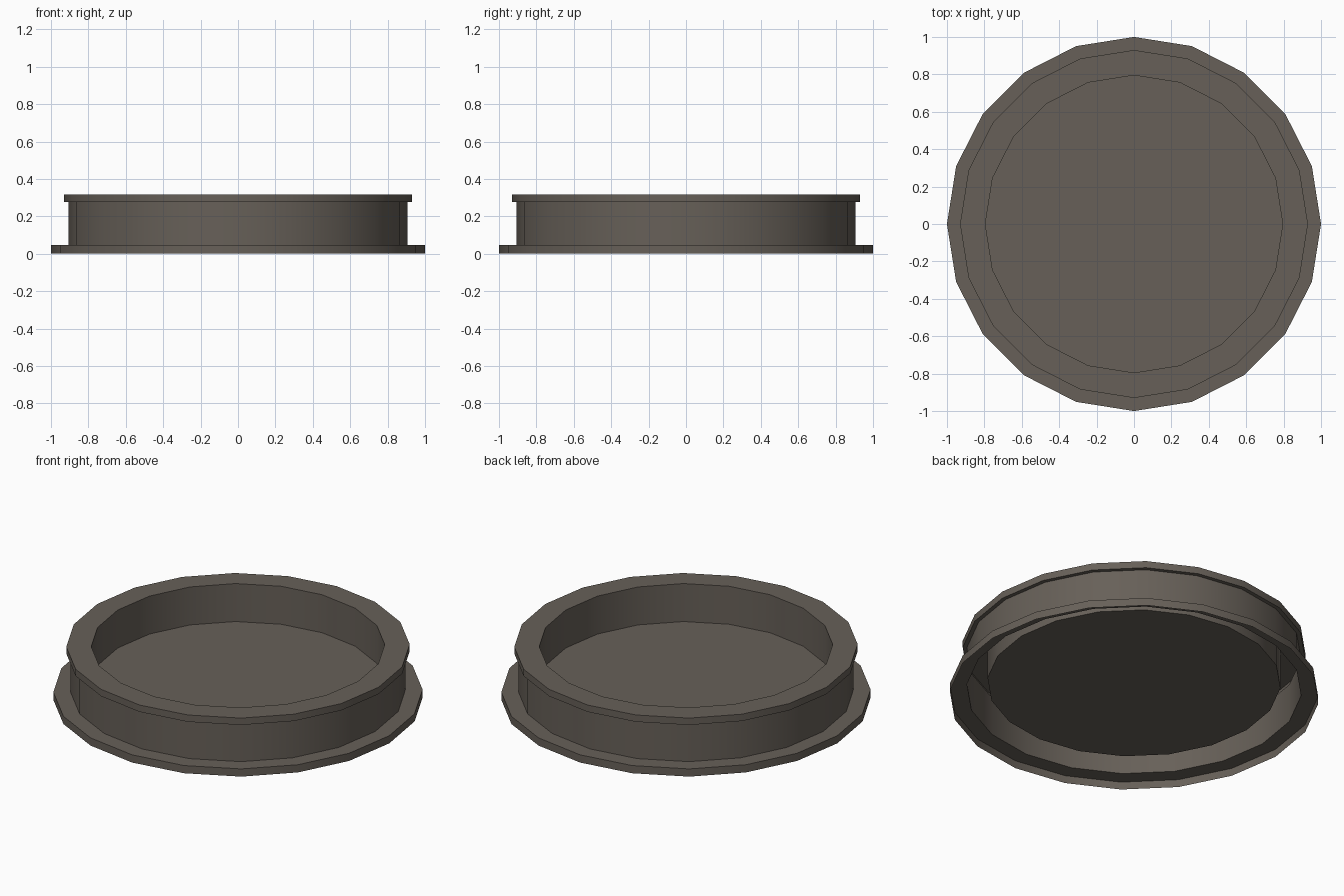
import bpy, bmesh, math

if "Cube" in bpy.data.objects:
    bpy.data.objects.remove(bpy.data.objects["Cube"])

SIDES = 20

# single dull brown-grey colour
mat = bpy.data.materials.new("dark warm grey")
mat.diffuse_color = (0.135, 0.117, 0.098, 1.0)
mat.use_nodes = True
mat.node_tree.nodes["Principled BSDF"].inputs["Base Color"].default_value = mat.diffuse_color

# open sheet profile (radius, height), from the tray floor to the foot of the flange
profile = [(0.795, 0.09), (0.795, 0.317), (0.93, 0.317), (0.93, 0.276),
           (0.907, 0.276), (0.907, 0.046), (1.0, 0.046), (1.0, 0.0)]

bm = bmesh.new()
rings = []
for r, z in profile:
    rings.append([bm.verts.new((r * math.cos(2 * math.pi * i / SIDES),
                                r * math.sin(2 * math.pi * i / SIDES), z))
                  for i in range(SIDES)])

# sunken floor
bm.faces.new(rings[0])

# inner wall, rim lip, outer wall and base flange
for a, b in zip(rings, rings[1:]):
    for i in range(SIDES):
        j = (i + 1) % SIDES
        bm.faces.new((a[i], b[i], b[j], a[j]))

bm.normal_update()
mesh = bpy.data.meshes.new("round_tray")
bm.to_mesh(mesh)
bm.free()
mesh.materials.append(mat)
tray = bpy.data.objects.new("round_tray", mesh)
bpy.context.collection.objects.link(tray)

# smooth round walls, sharp rims
bpy.context.view_layer.objects.active = tray
tray.select_set(True)
bpy.ops.object.shade_smooth_by_angle(angle=math.radians(30))
